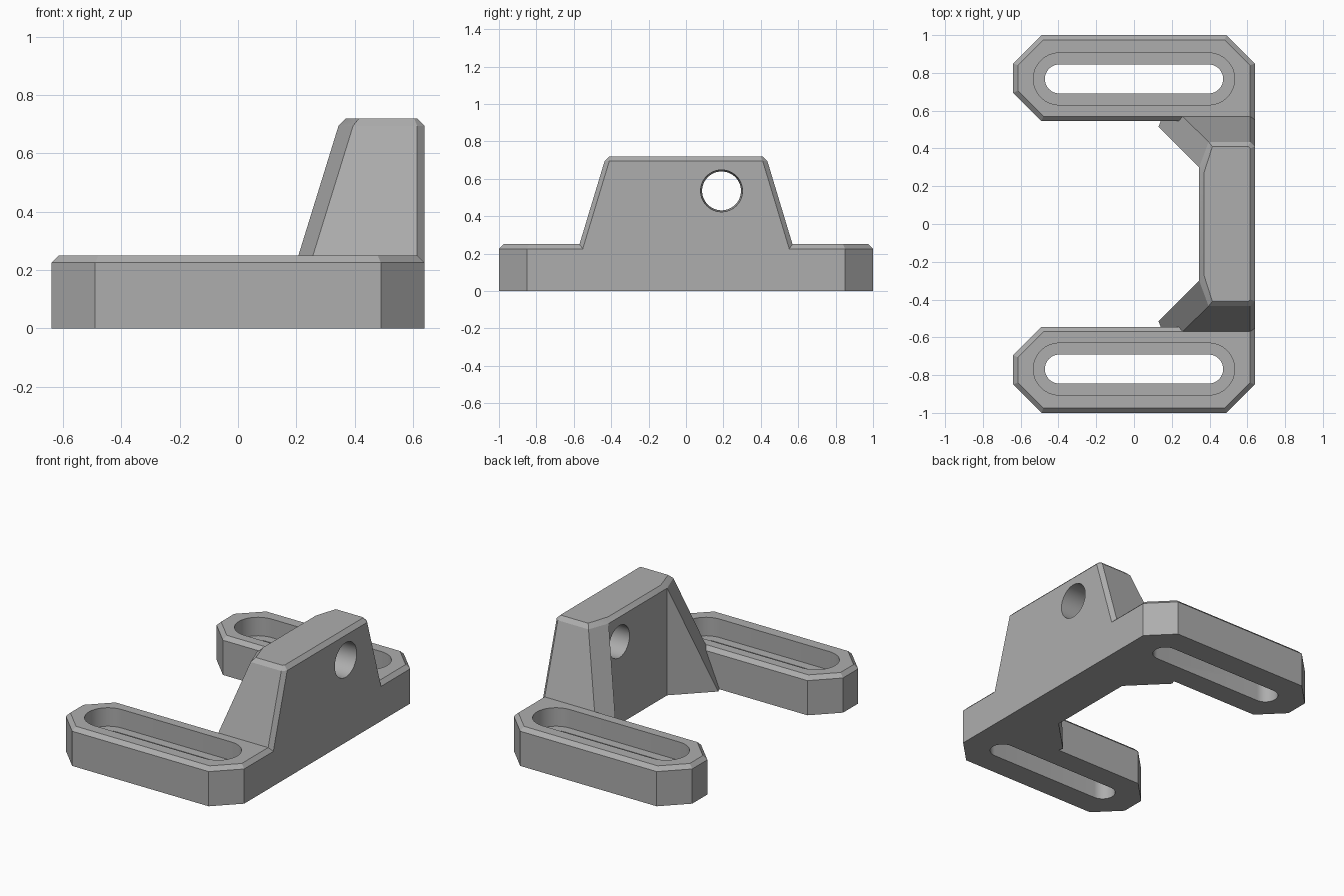
import bpy, bmesh, math

if "Cube" in bpy.data.objects:
    bpy.data.objects.remove(bpy.data.objects["Cube"], do_unlink=True)

grey = bpy.data.materials.new("plain_grey")
grey.use_nodes = True
grey.diffuse_color = (0.42, 0.42, 0.42, 1)
grey.node_tree.nodes["Principled BSDF"].inputs["Base Color"].default_value = (0.42, 0.42, 0.42, 1)


def loft(name, rings):
    """Closed solid through rings of equal point count."""
    bm = bmesh.new()
    loops = [[bm.verts.new(p) for p in ring] for ring in rings]
    n = len(loops[0])
    for a, b in zip(loops, loops[1:]):
        for i in range(n):
            j = (i + 1) % n
            bm.faces.new((a[i], a[j], b[j], b[i]))
    bm.faces.new(loops[0])
    bm.faces.new(loops[-1])
    bmesh.ops.remove_doubles(bm, verts=bm.verts, dist=1e-5)
    bmesh.ops.dissolve_degenerate(bm, edges=bm.edges, dist=1e-5)
    bmesh.ops.recalc_face_normals(bm, faces=bm.faces)
    mesh = bpy.data.meshes.new(name)
    bm.to_mesh(mesh)
    bm.free()
    obj = bpy.data.objects.new(name, mesh)
    bpy.context.collection.objects.link(obj)
    mesh.materials.append(grey)
    return obj


def combine(target, other, operation):
    mod = target.modifiers.new(operation.lower(), 'BOOLEAN')
    mod.operation = operation
    mod.solver = 'EXACT'
    mod.object = other
    bpy.context.view_layer.objects.active = target
    bpy.ops.object.modifier_apply(modifier=mod.name)
    bpy.data.objects.remove(other, do_unlink=True)


def foot_ring(side, z, inset):
    x, y0, y1 = 0.64 - inset, 0.545 + inset, 1 - inset
    c = 0.15 - 0.586 * inset
    pts = [(x, y0), (x, y1 - c), (x - c, y1), (c - x, y1),
           (-x, y1 - c), (-x, y0 + c), (c - x, y0)]
    return [(px, side * py, z) for px, py in pts]


def slot_ring(side, z, radius, reach=0.395, steps=16):
    ring = []
    for end in (1, -1):
        for i in range(steps + 1):
            a = math.pi * i / steps - math.pi / 2
            ring.append((end * (reach + radius * math.cos(a)),
                         side * 0.768 + end * radius * math.sin(a), z))
    return ring


def wall_ring(z, half):
    """Mirror half a plan outline across the y axis."""
    return [(x, y, z) for x, y in half] + [(x, -y, z) for x, y in reversed(half)]


# Upright wall with sloping gussets and bevelled top
bracket = loft("mounting_bracket", [
    wall_ring(0, [(0.345, 0.3), (0.13, 0.515), (0.18, 0.645), (0.615, 0.645), (0.64, 0.62)]),
    wall_ring(0.695, [(0.345, 0.3), (0.345, 0.3), (0.395, 0.435), (0.615, 0.435), (0.64, 0.41)]),
    wall_ring(0.72, [(0.37, 0.27), (0.37, 0.27), (0.415, 0.41), (0.605, 0.41), (0.615, 0.4)]),
])

# Feet with bevelled rims
for side in (1, -1):
    foot = loft("foot", [foot_ring(side, 0, 0), foot_ring(side, 0.225, 0),
                         foot_ring(side, 0.25, 0.025)])
    combine(bracket, foot, 'UNION')

# Recessed slots through the feet
for side in (1, -1):
    for radius, bottom in ((0.077, -0.1), (0.138, 0.13)):
        cutter = loft("slot_cutter", [slot_ring(side, bottom, radius),
                                      slot_ring(side, 0.35, radius)])
        combine(bracket, cutter, 'DIFFERENCE')


# Slightly tapered hole through the wall
def hole_ring(x, radius, steps=48):
    return [(x, 0.19 + radius * math.cos(math.tau * i / steps),
             0.535 + radius * math.sin(math.tau * i / steps)) for i in range(steps)]


combine(bracket, loft("hole_cutter", [hole_ring(0.24, 0.101), hole_ring(0.74, 0.115)]),
        'DIFFERENCE')

# Smooth slot ends and hole, keep edges crisp
bpy.ops.object.select_all(action='DESELECT')
bracket.select_set(True)
bpy.context.view_layer.objects.active = bracket
bpy.ops.object.shade_smooth_by_angle(angle=math.radians(15))
